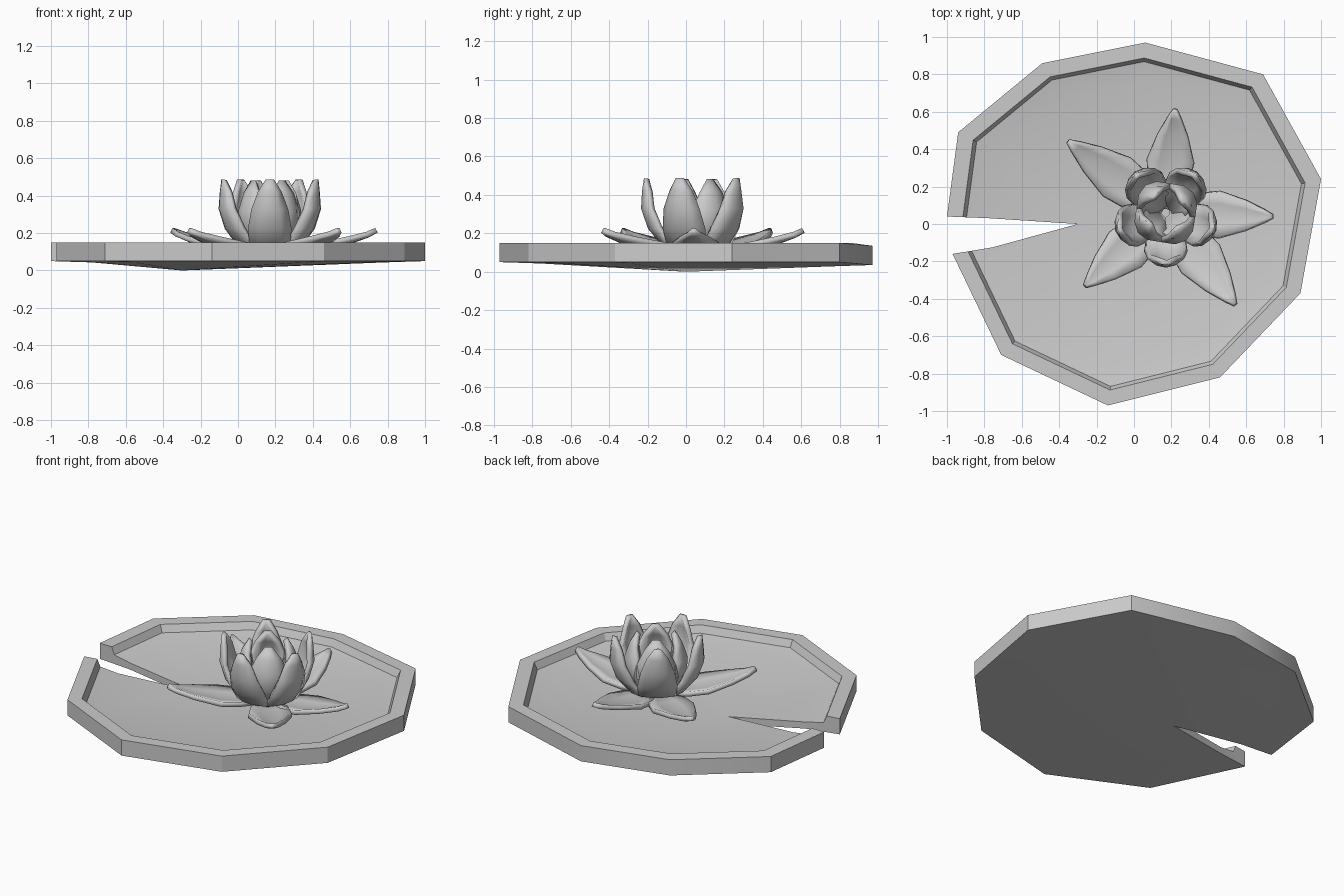
import bpy, bmesh, math
from mathutils import Vector, Matrix

if "Cube" in bpy.data.objects:
    bpy.data.objects.remove(bpy.data.objects["Cube"])


def finish(name, bm, angle):
    bmesh.ops.recalc_face_normals(bm, faces=bm.faces)
    mesh = bpy.data.meshes.new(name)
    bm.to_mesh(mesh)
    bm.free()
    ob = bpy.data.objects.new(name, mesh)
    bpy.context.collection.objects.link(ob)
    bpy.ops.object.select_all(action='DESELECT')
    ob.select_set(True)
    bpy.context.view_layer.objects.active = ob
    bpy.ops.object.shade_smooth_by_angle(angle=math.radians(angle))
    return ob


# Lily pad: a notched outline swept through concentric rings
outline = [(-0.97, -0.16), (-0.71, -0.70), (-0.14, -0.97), (0.46, -0.82),
           (0.89, -0.37), (1.0, 0.24), (0.69, 0.80), (0.06, 0.97),
           (-0.49, 0.86), (-0.94, 0.49), (-1.0, 0.04)]
rings = [(0.78, 0.043), (1.0, 0.05), (1.0, 0.15),
         (0.915, 0.15), (0.895, 0.105), (0.78, 0.085)]
bm = bmesh.new()
low = bm.verts.new((-0.3, 0, 0))
high = bm.verts.new((-0.3, 0, 0.045))
cols = []
for x, y in outline:
    dip = 0.015 if y > 0.95 else 0
    cols.append([bm.verts.new((x * s, y * s, z - dip)) for s, z in rings])
for a, b in zip(cols, cols[1:]):
    bm.faces.new((low, a[0], b[0]))
    bm.faces.new((high, b[-1], a[-1]))
    for i in range(len(rings) - 1):
        bm.faces.new((a[i], a[i + 1], b[i + 1], b[i]))
# Notch walls
for c in (cols[0], cols[-1]):
    bm.faces.new((low, c[0], c[5], high))
    bm.faces.new((c[0], c[1], c[4], c[5]))
    bm.faces.new((c[1], c[2], c[3], c[4]))
finish("lily_pad", bm, 30)


def petal(name, centre, angle, path, thick=0.028):
    """path rows: radius, height, width, edge shift inward, edge shift up"""
    bm = bmesh.new()
    rows = []
    for r, z, w, inward, up in path:
        rows.append([bm.verts.new((r - inward * s * s, s * w / 2, z + up * s * s))
                     for s in (-1, -0.5, 0, 0.5, 1)])
    for a, b in zip(rows, rows[1:]):
        for i in range(4):
            bm.faces.new((a[i], a[i + 1], b[i + 1], b[i]))
    bm.transform(Matrix.Translation(Vector((*centre, 0)))
                 @ Matrix.Rotation(math.radians(angle), 4, 'Z'))
    ob = finish(name, bm, 40)
    mod = ob.modifiers.new("thickness", 'SOLIDIFY')
    mod.thickness = thick
    mod.offset = 0


# Spreading petals lying over the pad, aimed at their tips
base = Vector((0.17, 0.06))
tips = [(0.22, 0.61), (-0.35, 0.44), (-0.26, -0.33), (0.54, -0.43), (0.74, 0.04)]
for n, t in enumerate(tips):
    d = Vector(t) - base
    L = d.length
    path = [(0.02, 0.10, 0.07, 0, 0.0), (0.30 * L, 0.105, 0.22, 0, 0.02),
            (0.50 * L, 0.12, 0.25, 0, 0.02), (0.75 * L, 0.155, 0.16, 0, 0.015),
            (0.92 * L, 0.19, 0.07, 0, 0.005), (L, 0.215, 0.02, 0, 0)]
    petal(f"spreading_petal_{n}", base, math.degrees(math.atan2(d.y, d.x)), path)

# Upright ring of cupped petals
upright = [(0.05, 0.10, 0.12, 0.0, 0), (0.17, 0.15, 0.21, 0.03, 0),
           (0.235, 0.23, 0.22, 0.05, 0), (0.27, 0.33, 0.18, 0.045, 0),
           (0.265, 0.42, 0.11, 0.03, 0), (0.255, 0.485, 0.03, 0, 0)]
for n in range(5):
    petal(f"upright_petal_{n}", (0.17, 0.05), -90 + 72 * n, upright)

# Inner bud petals closing towards the middle
bud = [(0.03, 0.10, 0.10, 0.0, 0), (0.12, 0.16, 0.20, 0.05, 0),
       (0.165, 0.24, 0.24, 0.08, 0), (0.17, 0.32, 0.21, 0.07, 0),
       (0.14, 0.41, 0.13, 0.03, 0), (0.10, 0.475, 0.03, 0, 0)]
for n in range(4):
    petal(f"bud_petal_{n}", (0.17, 0.06), -54 + 90 * n, bud)
